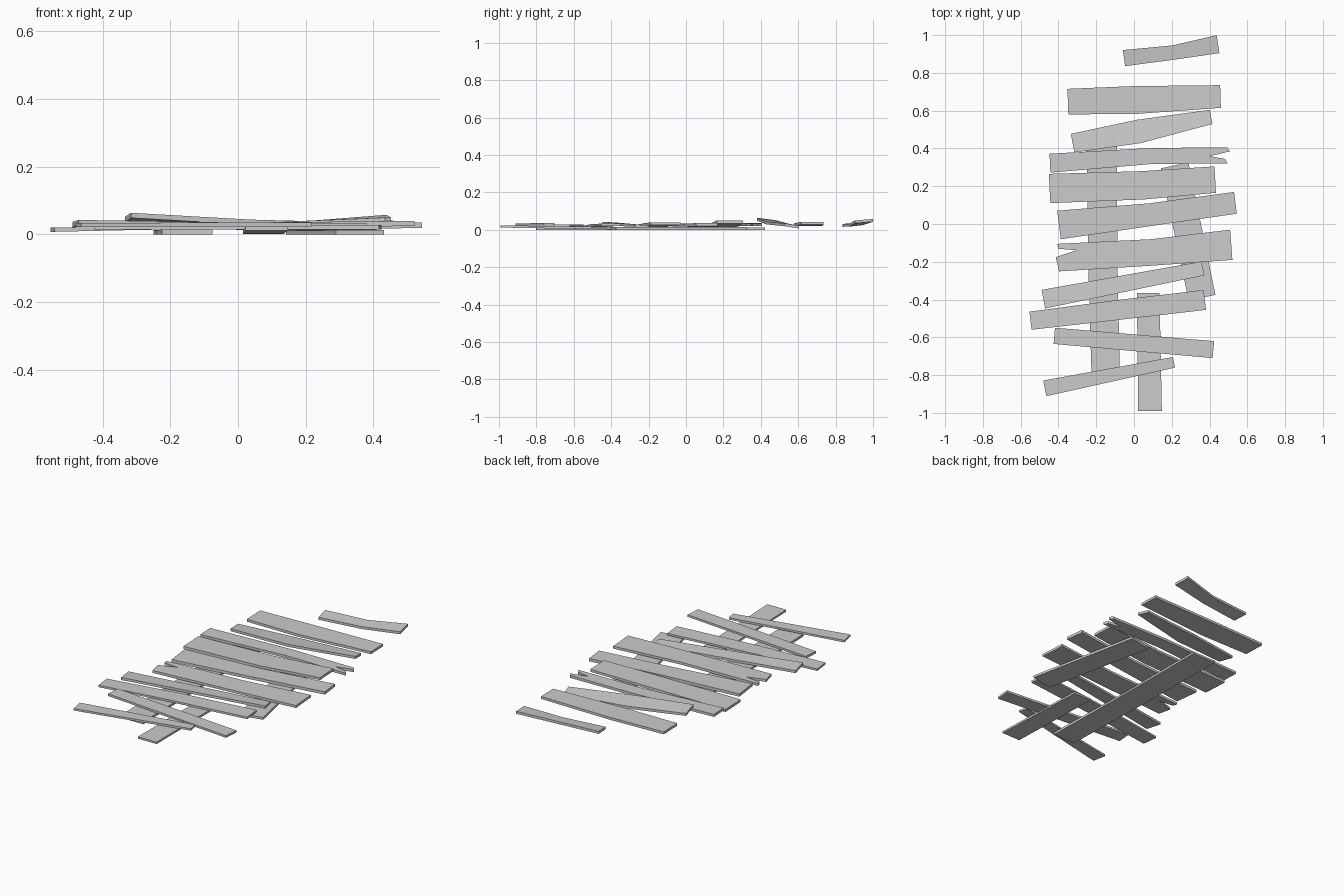
import bpy
import bmesh
from mathutils import Vector

if "Cube" in bpy.data.objects:
    bpy.data.objects.remove(bpy.data.objects["Cube"], do_unlink=True)

# One plain grey for every board
grey = bpy.data.materials.new("weathered grey")
grey.use_nodes = True
colour = (0.6, 0.6, 0.6, 1)
grey.diffuse_color = colour
grey.node_tree.nodes["Principled BSDF"].inputs["Base Color"].default_value = colour


def board(name, stations, thick=0.015, split_start=(), split_end=(), tilt=0):
    """Board along stations (x, y, width, top z); tilt raises the left edge.
    Splits are (along, across) points cut into an end, from left to right edge."""
    bm = bmesh.new()
    along = (Vector(stations[-1][:2]) - Vector(stations[0][:2])).normalized()
    across = Vector((-along.y, along.x))

    def pair(x, y, z):
        return [bm.verts.new((x, y, max(h, 0))) for h in (z, z - thick)]

    def offset(station, forward, side):
        x, y, width, z = station
        p = Vector((x, y)) + along * forward + across * width * side
        return pair(p.x, p.y, z + tilt * side)

    left = [offset(s, 0, 0.5) for s in stations]
    right = [offset(s, 0, -0.5) for s in stations]
    start = [offset(stations[0], f, s) for f, s in split_start]
    end = [offset(stations[-1], f, s) for f, s in split_end]

    # Top and underside, one piece per station gap
    last = len(stations) - 2
    for i in range(last + 1):
        ring = [left[i], left[i + 1]]
        ring += end if i == last else []
        ring += [right[i + 1], right[i]]
        ring += start[::-1] if i == 0 else []
        bm.faces.new([v[0] for v in reversed(ring)])
        bm.faces.new([v[1] for v in ring])

    # Sawn edges around the outline
    outline = left + end + right[::-1] + start[::-1]
    for a, b in zip(outline, outline[1:] + outline[:1]):
        bm.faces.new((a[0], b[0], b[1], a[1]))
    bmesh.ops.recalc_face_normals(bm, faces=bm.faces)

    mesh = bpy.data.meshes.new(name)
    bm.to_mesh(mesh)
    bm.free()
    mesh.materials.append(grey)
    obj = bpy.data.objects.new(name, mesh)
    bpy.context.collection.objects.link(obj)
    bpy.ops.object.select_all(action="DESELECT")
    obj.select_set(True)
    bpy.context.view_layer.objects.active = obj
    bpy.ops.object.shade_smooth_by_angle(angle=0.6)


# Runners underneath
board("long_runner", [(-0.15, -0.8, 0.15, 0.015), (-0.165, -0.2, 0.155, 0.012),
                      (-0.17, 0.42, 0.16, 0.013)])
board("slanted_runner", [(0.36, -0.39, 0.145, 0.014), (0.215, 0.31, 0.15, 0.014)])
board("short_runner", [(0.085, -0.99, 0.125, 0.024), (0.075, -0.365, 0.12, 0.014)],
      thick=0.012)

# Crossing boards, from the back to the front
board("loose_back_board", [(-0.053, 0.878, 0.086, 0.035), (0.21, 0.908, 0.076, 0.036),
                           (0.445, 0.952, 0.096, 0.054)], tilt=0.008)
board("wide_back_board", [(-0.35, 0.648, 0.135, 0.036), (0, 0.656, 0.148, 0.036),
                          (0.458, 0.675, 0.12, 0.042)])
board("raised_board", [(-0.325, 0.428, 0.1, 0.058), (0.025, 0.49, 0.125, 0.038),
                       (0.408, 0.567, 0.076, 0.028)], tilt=-0.012)
board("split_right_board", [(-0.445, 0.322, 0.1, 0.036), (0.09, 0.36, 0.085, 0.036),
                            (0.495, 0.363, 0.085, 0.034)],
      split_end=[(0.015, 0.25), (-0.095, 0), (-0.015, -0.2)])
board("wide_middle_board", [(-0.447, 0.188, 0.155, 0.026), (0.05, 0.205, 0.15, 0.034),
                            (0.43, 0.235, 0.14, 0.05)])
board("centre_board", [(-0.397, -0.005, 0.152, 0.034), (0.09, 0.05, 0.12, 0.032),
                       (0.537, 0.112, 0.116, 0.036)], thick=0.017)
board("split_left_board", [(-0.402, -0.178, 0.146, 0.03), (0.1, -0.15, 0.14, 0.036),
                           (0.515, -0.11, 0.16, 0.04)],
      split_start=[(0.005, 0.32), (0.1, 0.22), (-0.012, 0.02)])
board("narrow_middle_board", [(-0.48, -0.398, 0.1, 0.04), (0.365, -0.235, 0.075, 0.026)],
      tilt=-0.006)
board("long_front_board", [(-0.548, -0.512, 0.096, 0.02), (-0.1, -0.457, 0.105, 0.03),
                           (0.375, -0.402, 0.106, 0.033)], thick=0.012)
board("crossed_front_board", [(-0.422, -0.592, 0.086, 0.028), (0.42, -0.665, 0.09, 0.028)],
      thick=0.013)
board("front_board", [(-0.472, -0.87, 0.084, 0.034), (0.212, -0.732, 0.057, 0.036)],
      thick=0.012)
